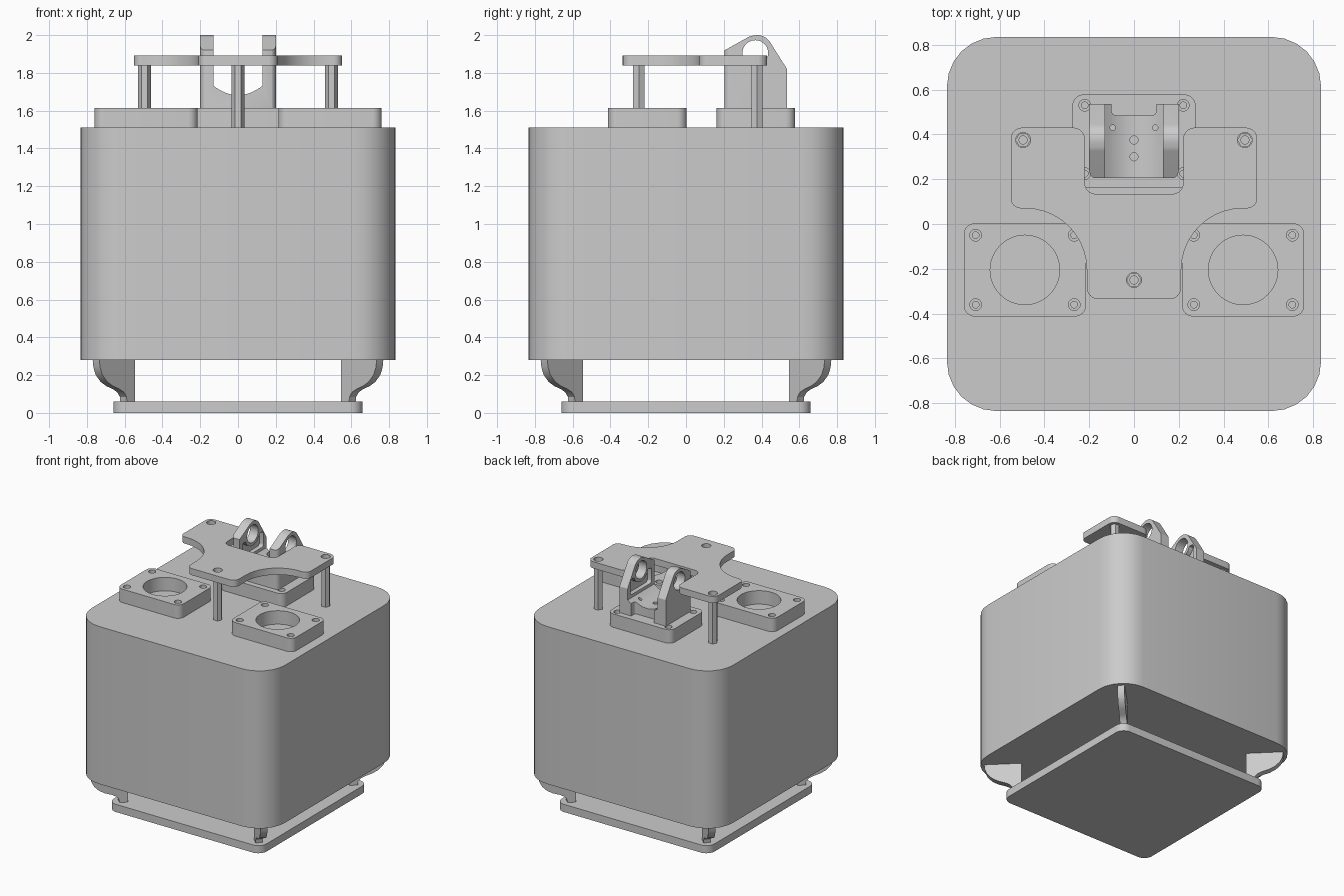
import bpy, bmesh, math
from mathutils import Vector, Matrix

cube = bpy.data.objects.get("Cube")
if cube:
    bpy.data.objects.remove(cube, do_unlink=True)

grey = bpy.data.materials.new("light_grey")
grey.use_nodes = True
grey.diffuse_color = (0.6, 0.6, 0.6, 1)
grey.node_tree.nodes["Principled BSDF"].inputs["Base Color"].default_value = (0.6, 0.6, 0.6, 1)

# Columns of each matrix send (profile u, profile v, extrusion) to world axes
AXES = {
    "z": Matrix(((1, 0, 0), (0, 1, 0), (0, 0, 1))),
    "x": Matrix(((0, 0, 1), (1, 0, 0), (0, 1, 0))),
    "y": Matrix(((1, 0, 0), (0, 0, 1), (0, 1, 0))),
}


def fillet(corners, seg=8):
    """Round each (x, y, radius) corner of an outline."""
    out = []
    for i, (x, y, r) in enumerate(corners):
        p = Vector((x, y))
        if not r:
            out.append(p)
            continue
        a = (Vector(corners[i - 1][:2]) - p).normalized()
        b = (Vector(corners[(i + 1) % len(corners)][:2]) - p).normalized()
        half = a.angle(b) / 2
        centre = p + (a + b).normalized() * r / math.sin(half)
        s = p + a * r / math.tan(half) - centre
        e = p + b * r / math.tan(half) - centre
        turn = math.atan2(s.x * e.y - s.y * e.x, s.dot(e))
        for k in range(seg + 1):
            out.append(centre + Matrix.Rotation(turn * k / seg, 2) @ s)
    return out


def rect(x0, x1, y0, y1, r, seg=8):
    return fillet([(x0, y0, r), (x1, y0, r), (x1, y1, r), (x0, y1, r)], seg)


def circle(x, y, r, n=32):
    return [Vector((x + r * math.cos(math.tau * k / n), y + r * math.sin(math.tau * k / n)))
            for k in range(n)]


def prism(name, outline, lo, hi, axis="z"):
    bm = bmesh.new()
    m = AXES[axis]
    low = [bm.verts.new(m @ Vector((p[0], p[1], lo))) for p in outline]
    high = [bm.verts.new(m @ Vector((p[0], p[1], hi))) for p in outline]
    bm.faces.new(low)
    bm.faces.new(high)
    for i in range(len(low)):
        bm.faces.new((low[i - 1], low[i], high[i], high[i - 1]))
    bmesh.ops.recalc_face_normals(bm, faces=bm.faces)
    mesh = bpy.data.meshes.new(name)
    bm.to_mesh(mesh)
    bm.free()
    mesh.materials.append(grey)
    ob = bpy.data.objects.new(name, mesh)
    bpy.context.collection.objects.link(ob)
    return ob


def activate(ob):
    bpy.ops.object.select_all(action="DESELECT")
    ob.select_set(True)
    bpy.context.view_layer.objects.active = ob


def combine(ob, tool, operation="DIFFERENCE"):
    mod = ob.modifiers.new("cut", "BOOLEAN")
    mod.operation, mod.solver, mod.object = operation, "EXACT", tool
    activate(ob)
    bpy.ops.object.modifier_apply(modifier=mod.name)
    bpy.data.objects.remove(tool, do_unlink=True)


def cut(ob, outline, lo, hi, axis="z"):
    combine(ob, prism("cutter", outline, lo, hi, axis))


def screw_holes(ob, points, top):
    for x, y in points:
        cut(ob, circle(x, y, 0.015, 16), top - 0.09, top + 0.01)
        cut(ob, circle(x, y, 0.026, 20), top - 0.03, top + 0.01)


DECK, PAD = 1.51, 1.615

# Main housing and base plate
prism("housing", rect(-0.835, 0.835, -0.835, 0.835, 0.22, 6), 0.28, DECK)
prism("base_plate", rect(-0.66, 0.66, -0.66, 0.66, 0.07), 0, 0.06)

# Diagonal corner legs with an S-shaped outer edge
leg_profile = [(0.563, 0.055), (0.605, 0.055), (0.608, 0.085), (0.622, 0.11), (0.645, 0.126),
               (0.68, 0.142), (0.71, 0.165), (0.735, 0.2), (0.748, 0.24), (0.752, 0.285), (0.563, 0.285)]
for side, angle in (("back_left", 45), ("back_right", 135), ("front_right", 225), ("front_left", 315)):
    leg = prism(side + "_leg", [(u * math.sqrt(2), v) for u, v in leg_profile], -0.025, 0.025, "y")
    leg.data.transform(Matrix.Rotation(math.radians(angle), 4, "Z"))

# Front mounting pads with a large bore
for side, s in (("right", -1), ("left", 1)):
    cx, cy = 0.487 * s, -0.205
    pad = prism(side + "_mount_pad", rect(cx - 0.273, cx + 0.273, cy - 0.208, cy + 0.208, 0.05), DECK, PAD)
    cut(pad, circle(cx, cy, 0.155, 48), DECK - 0.1, PAD + 0.1)
    screw_holes(pad, [(cx + 0.22 * i, cy + 0.155 * j) for i in (-1, 1) for j in (-1, 1)], PAD)

# Rear pad under the bracket
rear = prism("bracket_pad", rect(-0.275, 0.275, 0.162, 0.578, 0.05), DECK, PAD)
screw_holes(rear, [(0.22 * i, y) for i in (-1, 1) for y in (0.225, 0.53)], PAD)

# Hinge bracket: side profile, then trough, pockets and holes
HY, HZ = 0.367, 1.905
side_profile = fillet([(0.205, PAD - 0.005, 0), (0.205, 1.92, 0), (0.335, 1.992, 0.08),
                       (0.415, 2.01, 0.08), (0.535, 1.82, 0), (0.535, PAD - 0.005, 0)])
top_z = max(p.y for p in side_profile)
for p in side_profile:
    if p.y > 1.92:
        p.y = 1.92 + (p.y - 1.92) * 0.08 / (top_z - 1.92)
bracket = prism("hinge_bracket", side_profile, -0.2, 0.2, "x")
footprint = fillet([(-0.2, 0.2, 0.04), (0.2, 0.2, 0.04), (0.2, 0.54, 0), (-0.2, 0.54, 0)])
combine(bracket, prism("footprint", footprint, 1.5, 2.1), "INTERSECT")
trough = [(0.13 * k / 8, 1.682 + 0.05 * (k / 8) ** 2) for k in range(-8, 9)]
cut(bracket, trough + [(0.13, 2.1), (-0.13, 2.1)], 0, 1, "y")
for s in (-1, 1):
    pocket = rect(0.24, 0.5, 1.755, 1.875, 0.02, 4)
    cut(bracket, pocket, *sorted((0.1 * s, 0.165 * s)), "x")
    ring = prism("ring", circle(HY, HZ, 0.092, 40), *sorted((0.13 * s, 0.19 * s)), "x")
    combine(bracket, ring, "UNION")
cut(bracket, circle(HY, HZ, 0.068, 40), -0.5, 0.5, "x")
cut(bracket, rect(-0.1, 0.1, 0.485, 0.62, 0.02, 5), PAD, 1.8)
for x, y, r in ((0, 0.375, 0.018), (0, 0.3, 0.018), (-0.095, 0.43, 0.012), (0.095, 0.43, 0.012)):
    cut(bracket, circle(x, y, r, 20), PAD + 0.02, 1.8)

# Raised top plate, mirrored outline with concave sides and a rear notch
half = [(0.21, -0.335, 0.05), (0.212, 0.07, 0.275), (0.55, 0.07, 0.045),
        (0.55, 0.43, 0.05), (0.22, 0.43, 0.05), (0.22, 0.134, 0.05)]
outline = fillet(half + [(-x, y, r) for x, y, r in reversed(half)], 10)
top_plate = prism("top_plate", outline, 1.84, 1.892)

# Hexagonal hollow standoffs below the plate holes
for name, x, y in (("right", -0.495, 0.375), ("left", 0.495, 0.375), ("front", 0, -0.25)):
    cut(top_plate, circle(x, y, 0.033, 28), 1.8, 1.95)
    post = prism(name + "_standoff", circle(x, y, 0.034, 6), DECK, 1.845)
    cut(post, circle(x, y, 0.018, 20), 1.6, 1.95)

# Shading: smooth rounds, crisp edges
for ob in [o for o in bpy.context.scene.objects if o.type == "MESH" and grey.name in o.data.materials]:
    activate(ob)
    bpy.ops.object.shade_smooth_by_angle(angle=math.radians(30))
